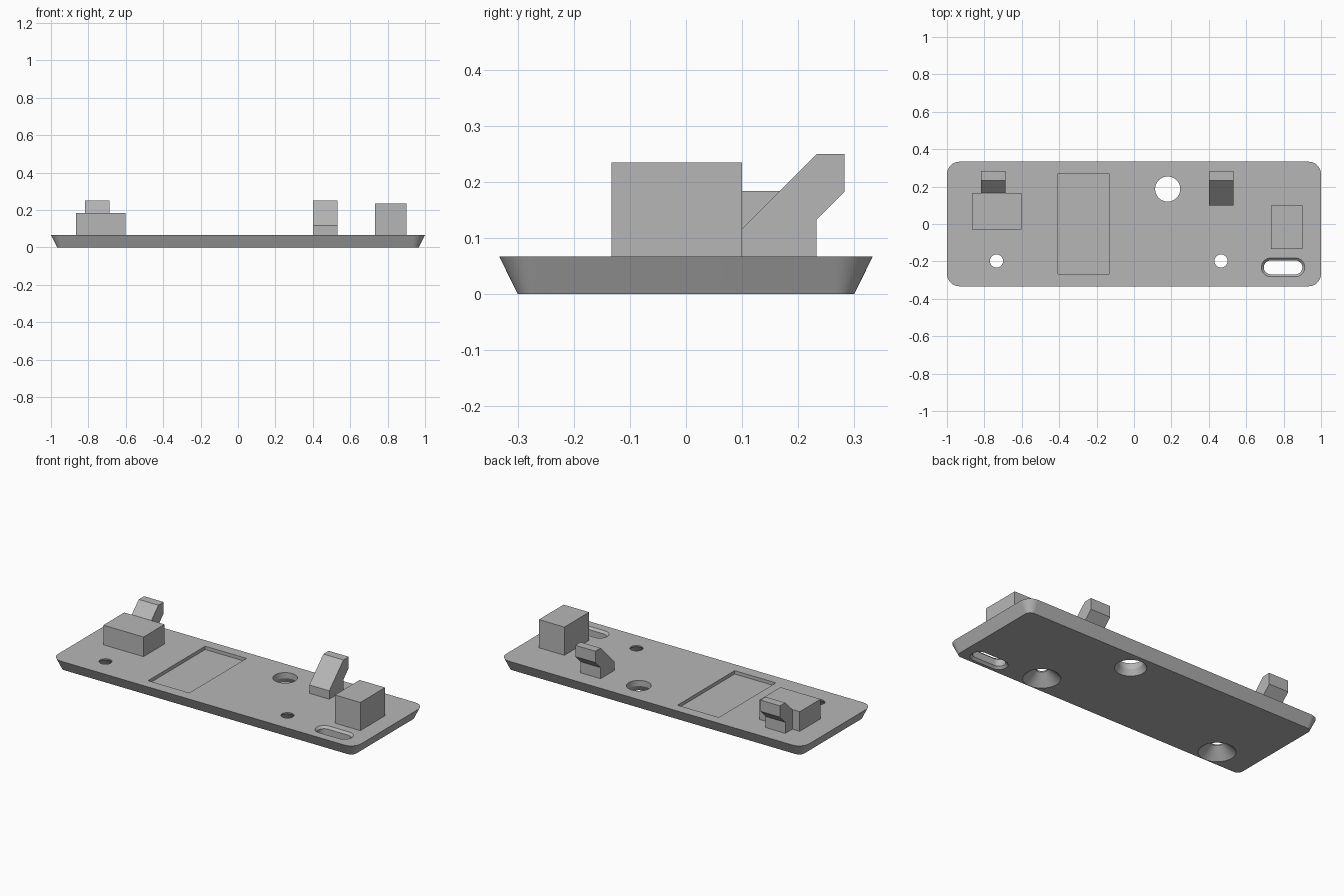
import bpy, bmesh, math

if "Cube" in bpy.data.objects:
    bpy.data.objects.remove(bpy.data.objects["Cube"], do_unlink=True)

TOP = 0.067  # height of the plate surface

grey = bpy.data.materials.new("plain grey")
grey.use_nodes = True
colour = (0.47, 0.47, 0.47, 1)
grey.diffuse_color = colour
grey.node_tree.nodes["Principled BSDF"].inputs["Base Color"].default_value = colour


def finish(name, bm):
    bmesh.ops.remove_doubles(bm, verts=bm.verts, dist=1e-5)
    bmesh.ops.recalc_face_normals(bm, faces=bm.faces)
    mesh = bpy.data.meshes.new(name)
    bm.to_mesh(mesh)
    bm.free()
    mesh.materials.append(grey)
    obj = bpy.data.objects.new(name, mesh)
    bpy.context.collection.objects.link(obj)
    return obj


def outline(hx, hy, r, steps=12):
    """Rounded rectangle; a full radius gives a circle or a slot."""
    points = []
    for corner, (sx, sy) in enumerate([(1, 1), (-1, 1), (-1, -1), (1, -1)]):
        for i in range(steps + 1):
            a = math.pi / 2 * (corner + i / steps)
            points.append((sx * (hx - r) + r * math.cos(a),
                           sy * (hy - r) + r * math.sin(a)))
    return points


def loft(name, cx, cy, levels):
    """Solid through rounded rectangles given as (z, half x, half y, radius)."""
    bm = bmesh.new()
    rings = [[bm.verts.new((cx + x, cy + y, z)) for x, y in outline(hx, hy, r)]
             for z, hx, hy, r in levels]
    for low, high in zip(rings, rings[1:]):
        for i in range(len(low)):
            j = (i + 1) % len(low)
            bm.faces.new((low[i], low[j], high[j], high[i]))
    bm.faces.new(rings[0][::-1])
    bm.faces.new(rings[-1])
    return finish(name, bm)


def hole(name, cx, cy, profile):
    return loft(name, cx, cy, [(z, r, r, r) for z, r in profile])


def prism(name, x0, x1, profile):
    """Extrude a (y, z) profile along x."""
    bm = bmesh.new()
    face = bm.faces.new([bm.verts.new((x0, y, z)) for y, z in profile])
    new = bmesh.ops.extrude_face_region(bm, geom=[face])["geom"]
    bmesh.ops.translate(bm, vec=(x1 - x0, 0, 0),
                        verts=[v for v in new if isinstance(v, bmesh.types.BMVert)])
    return finish(name, bm)


def block(name, x0, x1, y0, y1, top):
    return prism(name, x0, x1, [(y0, TOP), (y1, TOP), (y1, top), (y0, top)])


# Base plate, narrower at the bottom
plate = loft("base_plate", 0, 0, [(0, 0.967, 0.3, 0.033), (TOP, 1, 0.333, 0.067)])

# Recess, holes and slot
cutters = [
    loft("recess_cutter", -0.27, 0.002, [(TOP - 0.02, 0.136, 0.269, 0), (0.1, 0.136, 0.269, 0)]),
    hole("large_hole_cutter", 0.18, 0.187,
         [(-0.02, 0.085), (0, 0.085), (0.033, 0.067), (0.1, 0.067)]),
    loft("slot_cutter", 0.797, -0.232,
         [(z, 0.103 + e, 0.037 + e, 0.037 + e) for z, e in
          [(-0.02, 0.013), (0, 0.013), (0.013, 0), (TOP - 0.013, 0), (TOP, 0.013), (0.1, 0.013)]]),
]
for side, x in (("right", -0.735), ("left", 0.465)):
    cutters.append(hole(side + "_screw_cutter", x, -0.198,
                        [(-0.02, 0.1), (0, 0.1), (0.06, 0.035), (0.1, 0.035)]))

bpy.context.view_layer.objects.active = plate
plate.select_set(True)
for cutter in cutters:
    cutter.hide_render = True
    mod = plate.modifiers.new("cut", 'BOOLEAN')
    mod.operation = 'DIFFERENCE'
    mod.solver = 'EXACT'
    mod.object = cutter
    bpy.ops.object.modifier_apply(modifier=mod.name)
    bpy.data.objects.remove(cutter, do_unlink=True)
bpy.ops.object.shade_smooth_by_angle(angle=math.radians(25))

# Support blocks
block("right_block", -0.867, -0.602, -0.03, 0.167, 0.184)
block("left_block", 0.732, 0.9, -0.133, 0.1, 0.235)

# Clip hooks leaning towards the back
hook = [(0.1, TOP), (0.233, TOP), (0.233, 0.133), (0.283, 0.183),
        (0.283, 0.25), (0.233, 0.25), (0.1, 0.117)]
prism("right_hook", -0.818, -0.688, hook)
prism("left_hook", 0.4, 0.532, hook)
